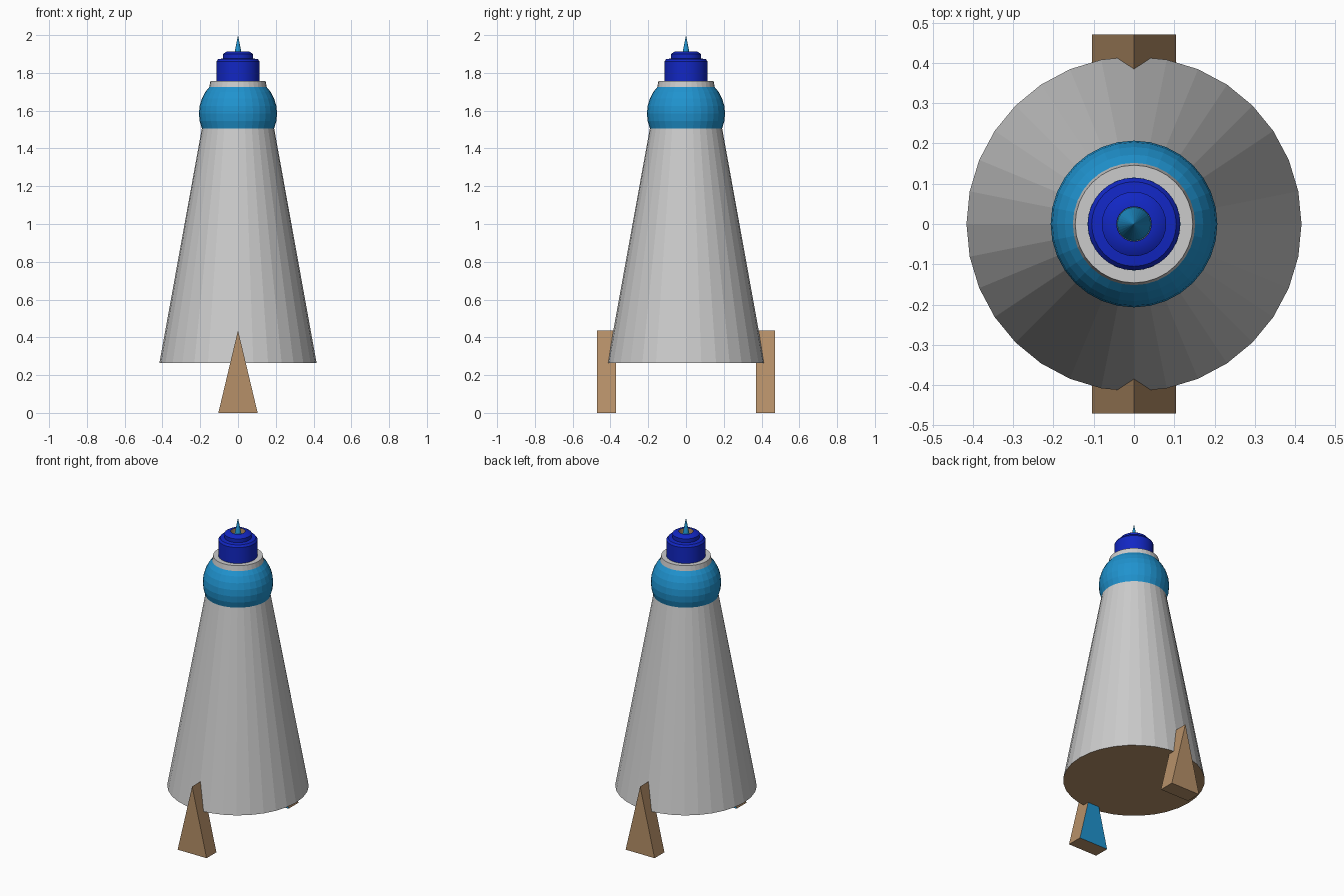
import bpy, bmesh
from math import cos, sin, tau

if "Cube" in bpy.data.objects:
    bpy.data.objects.remove(bpy.data.objects["Cube"])


def material(name, rgb):
    m = bpy.data.materials.new(name)
    m.diffuse_color = (*rgb, 1)
    m.use_nodes = True
    m.node_tree.nodes["Principled BSDF"].inputs["Base Color"].default_value = m.diffuse_color
    return m


brown = material("brown", (0.47, 0.28, 0.14))
blue = material("blue", (0.014, 0.29, 0.62))
navy = material("dark_blue", (0.006, 0.02, 0.55))
grey = material("grey", (0.8, 0.8, 0.8))


def lathe(name, profile, sides, mats, closed=False, phase=0):
    """Revolve (radius, z) points round z; open profiles get flat end caps."""
    bm = bmesh.new()
    rings = []
    for r, z in profile:
        if r == 0:
            rings.append([bm.verts.new((0, 0, z))] * sides)
        else:
            angles = [tau * (i + phase) / sides for i in range(sides)]
            rings.append([bm.verts.new((r * cos(a), r * sin(a), z)) for a in angles])
    pairs = list(zip(rings, rings[1:]))
    if closed:
        pairs.append((rings[-1], rings[0]))
    for low, high in pairs:
        for i in range(sides):
            j = (i + 1) % sides
            bm.faces.new(dict.fromkeys((low[i], low[j], high[j], high[i])))
    if not closed:
        for ring in (rings[0], rings[-1]):
            if ring[0] is not ring[1]:
                bm.faces.new(ring)
    return finish(name, bm, mats)


def finish(name, bm, mats):
    bmesh.ops.recalc_face_normals(bm, faces=bm.faces)
    mesh = bpy.data.meshes.new(name)
    bm.to_mesh(mesh)
    bm.free()
    ob = bpy.data.objects.new(name, mesh)
    bpy.context.collection.objects.link(ob)
    for m in mats:
        mesh.materials.append(m)
    return ob


# Tapered body with a brown underside
body = lathe("body", [(0.416, 0.264), (0.146, 1.757)], 32, [grey, brown])
for f in body.data.polygons:
    if f.normal.z < -0.9:
        f.material_index = 1

# Ball collar round the neck of the body
bpy.ops.mesh.primitive_uv_sphere_add(segments=32, ring_count=16, radius=0.207,
                                     location=(0, 0, 1.585))
ball = bpy.context.object
ball.name = "ball_collar"
ball.data.materials.append(blue)

# Stepped cap with a brown bore in the middle
cap = lathe("cap", [(0.042, 1.755), (0.115, 1.755), (0.115, 1.86), (0.105, 1.873),
                    (0.08, 1.876), (0.08, 1.9), (0.062, 1.912), (0.043, 1.914)],
            32, [navy, brown], closed=True)
for f in cap.data.polygons:
    if abs(f.normal.z) < 0.1 and f.center.xy.length < 0.06:
        f.material_index = 1
bpy.ops.object.select_all(action='DESELECT')
cap.select_set(True)
bpy.context.view_layer.objects.active = cap
bpy.ops.object.shade_smooth_by_angle()

# Spike standing in the bore
lathe("spike", [(0.041, 1.79), (0, 2.0)], 32, [blue])

# Wedge legs with blue inner faces, front and back
for name, side in (("front_leg", -1), ("back_leg", 1)):
    bm = bmesh.new()
    inner, outer = [[bm.verts.new((x, side * y, z))
                     for x, z in ((-0.104, 0), (0.104, 0), (0, 0.437))]
                    for y in (0.37, 0.47)]
    bm.faces.new(inner).material_index = 1
    bm.faces.new(outer)
    for i in range(3):
        j = (i + 1) % 3
        bm.faces.new((inner[i], inner[j], outer[j], outer[i]))
    finish(name, bm, [brown, blue])
